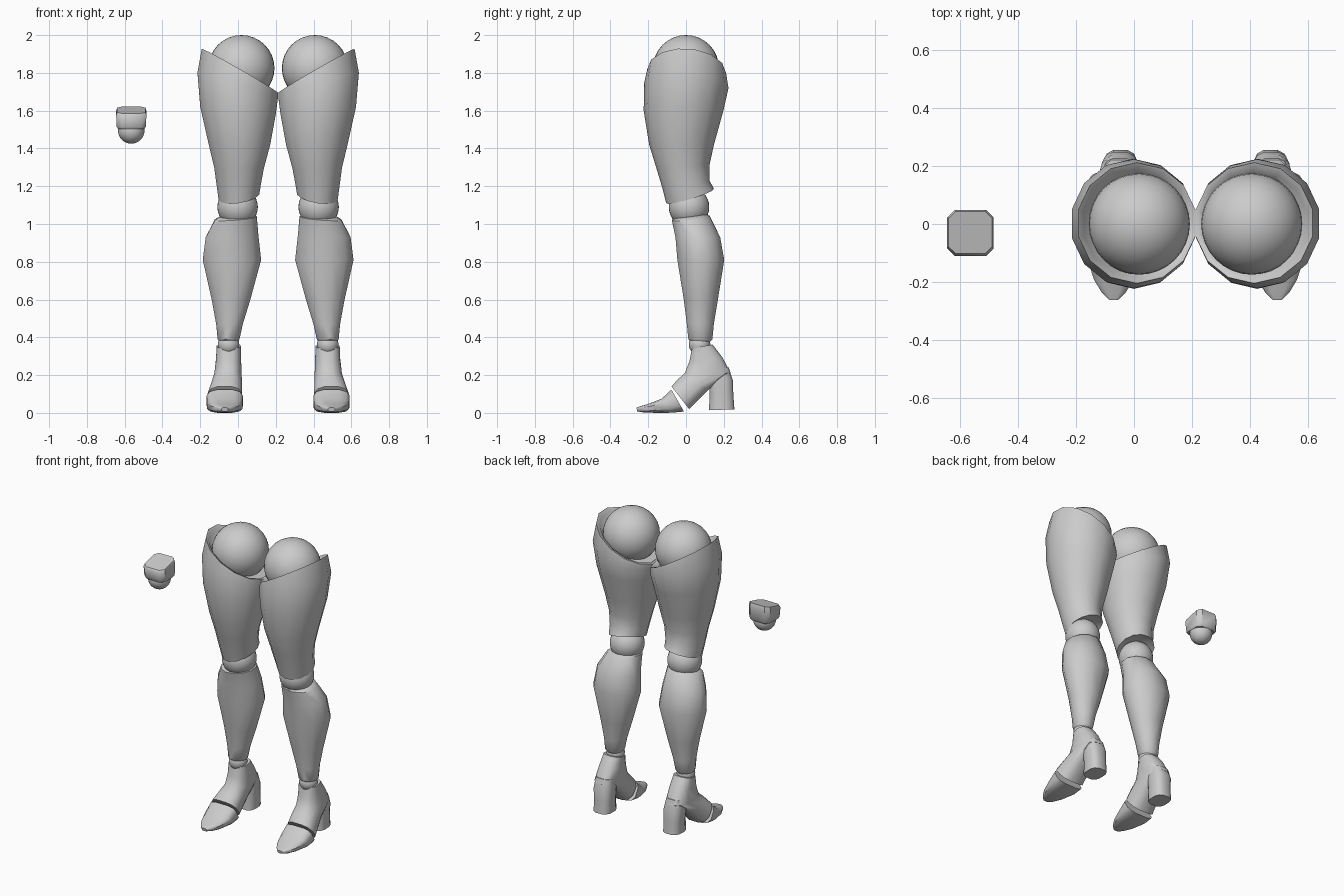
import bpy, bmesh, math
from mathutils import Matrix, Vector

MID = 0.2125  # mirror plane between the two legs


def finish(name, bm, mirror, angle):
    bmesh.ops.recalc_face_normals(bm, faces=bm.faces)
    ox = MID if mirror else 0.0
    bmesh.ops.translate(bm, verts=bm.verts, vec=(-ox, 0, 0))
    me = bpy.data.meshes.new(name)
    bm.to_mesh(me)
    bm.free()
    for p in me.polygons:
        p.use_smooth = True
    me.set_sharp_from_angle(angle=math.radians(angle))
    ob = bpy.data.objects.new(name, me)
    bpy.context.collection.objects.link(ob)
    ob.location.x = ox
    if mirror:
        mod = ob.modifiers.new("Mirror", 'MIRROR')
        mod.use_mirror_merge = False
    return ob


def loft(name, sections, n=12, power=1.0, mirror=True, angle=40):
    """Section: centre x, half width, front (y, z), back (y, z), slope of z along x."""
    bm = bmesh.new()
    rings = []
    for cx, hw, (ay, az), (by, bz), slope in sections:
        ring = []
        for i in range(n):
            t = 2 * math.pi * (i + 0.5) / n
            c, s = (math.copysign(abs(v) ** power, v) for v in (math.cos(t), math.sin(t)))
            ring.append(bm.verts.new((cx + hw * c,
                                      (ay + by) / 2 + s * (by - ay) / 2,
                                      (az + bz) / 2 + s * (bz - az) / 2 + slope * hw * c)))
        rings.append(ring)
    for r0, r1 in zip(rings, rings[1:]):
        for i in range(n):
            j = (i + 1) % n
            bm.faces.new((r0[i], r0[j], r1[j], r1[i]))
    bm.faces.new(rings[0])
    bm.faces.new(rings[-1])
    return finish(name, bm, mirror, angle)


def ball(name, centre, r, mirror=True):
    bm = bmesh.new()
    bmesh.ops.create_uvsphere(bm, u_segments=32, v_segments=16, radius=r,
                              matrix=Matrix.Translation(Vector(centre)))
    return finish(name, bm, mirror, 40)


# Joints
ball("hip_ball", (0.018, 0, 1.825), 0.175)
ball("knee_ball", (-0.002, 0.016, 1.09), 0.107)
ball("ankle_ball", (-0.05, 0.072, 0.362), 0.057)

# Thigh with slanted rim and recessed top
loft("thigh", [
    (0.005, 0.085, (-0.075, 1.14), (0.11, 1.19), 0.15),
    (0.005, 0.110, (-0.105, 1.11), (0.148, 1.185), 0.15),
    (0.005, 0.120, (-0.125, 1.19), (0.125, 1.23), 0.08),
    (0.006, 0.135, (-0.155, 1.29), (0.124, 1.31), 0),
    (0.008, 0.167, (-0.195, 1.42), (0.148, 1.42), 0),
    (0.000, 0.205, (-0.224, 1.60), (0.198, 1.60), -0.1),
    (-0.002, 0.218, (-0.222, 1.745), (0.225, 1.72), -0.32),
    (0.010, 0.207, (-0.205, 1.82), (0.212, 1.80), -0.575),
    (0.012, 0.190, (-0.188, 1.81), (0.188, 1.79), -0.56),
    (0.016, 0.168, (-0.165, 1.76), (0.165, 1.75), -0.45),
], n=14, angle=50)

# Calf
loft("calf", [
    (-0.05, 0.045, (0.035, 0.368), (0.120, 0.368), 0),
    (-0.05, 0.060, (0.010, 0.390), (0.142, 0.390), 0),
    (-0.045, 0.073, (0.002, 0.47), (0.150, 0.47), 0),
    (-0.037, 0.106, (-0.015, 0.60), (0.172, 0.60), 0),
    (-0.032, 0.160, (-0.050, 0.81), (0.207, 0.81), 0),
    (-0.031, 0.145, (-0.060, 0.93), (0.185, 0.93), 0),
    (-0.012, 0.115, (-0.078, 1.02), (0.130, 1.04), 0.08),
    (-0.010, 0.090, (-0.060, 1.035), (0.108, 1.055), 0.08),
], n=12)

# Foot: ankle turning forward to the ball of the foot
loft("foot", [
    (-0.049, 0.066, (0.030, 0.342), (0.142, 0.362), 0),
    (-0.050, 0.068, (0.015, 0.27), (0.195, 0.295), 0),
    (-0.053, 0.074, (-0.010, 0.21), (0.240, 0.21), 0),
    (-0.060, 0.083, (-0.045, 0.178), (0.125, 0.125), 0),
    (-0.070, 0.094, (-0.078, 0.142), (0.018, 0.018), 0),
], n=12, power=0.75)

# Block heel
loft("heel", [
    (-0.047, 0.060, (0.120, 0.015), (0.258, 0.018), 0),
    (-0.047, 0.060, (0.124, 0.10), (0.252, 0.10), 0),
    (-0.049, 0.064, (0.118, 0.17), (0.250, 0.17), 0),
    (-0.050, 0.058, (0.110, 0.235), (0.228, 0.240), 0),
], n=12, power=0.7)

# Toe cap
loft("toe", [
    (-0.070, 0.098, (-0.078, 0.124), (-0.010, 0.006), 0),
    (-0.070, 0.095, (-0.130, 0.076), (-0.075, 0.000), 0),
    (-0.070, 0.070, (-0.200, 0.048), (-0.170, 0.000), 0),
    (-0.070, 0.042, (-0.240, 0.036), (-0.230, 0.003), 0),
    (-0.070, 0.018, (-0.262, 0.028), (-0.258, 0.008), 0),
], n=12, power=0.6)

# Separate small joint at the side
ball("loose_joint_ball", (-0.565, -0.03, 1.495), 0.07, mirror=False)
loft("loose_joint_block", [
    (-0.565, 0.072, (-0.100, 1.502), (0.040, 1.502), 0),
    (-0.565, 0.080, (-0.108, 1.515), (0.050, 1.515), 0),
    (-0.565, 0.083, (-0.114, 1.570), (0.052, 1.605), 0),
    (-0.565, 0.078, (-0.105, 1.585), (0.046, 1.622), 0),
], n=8, power=0.45, mirror=False)
